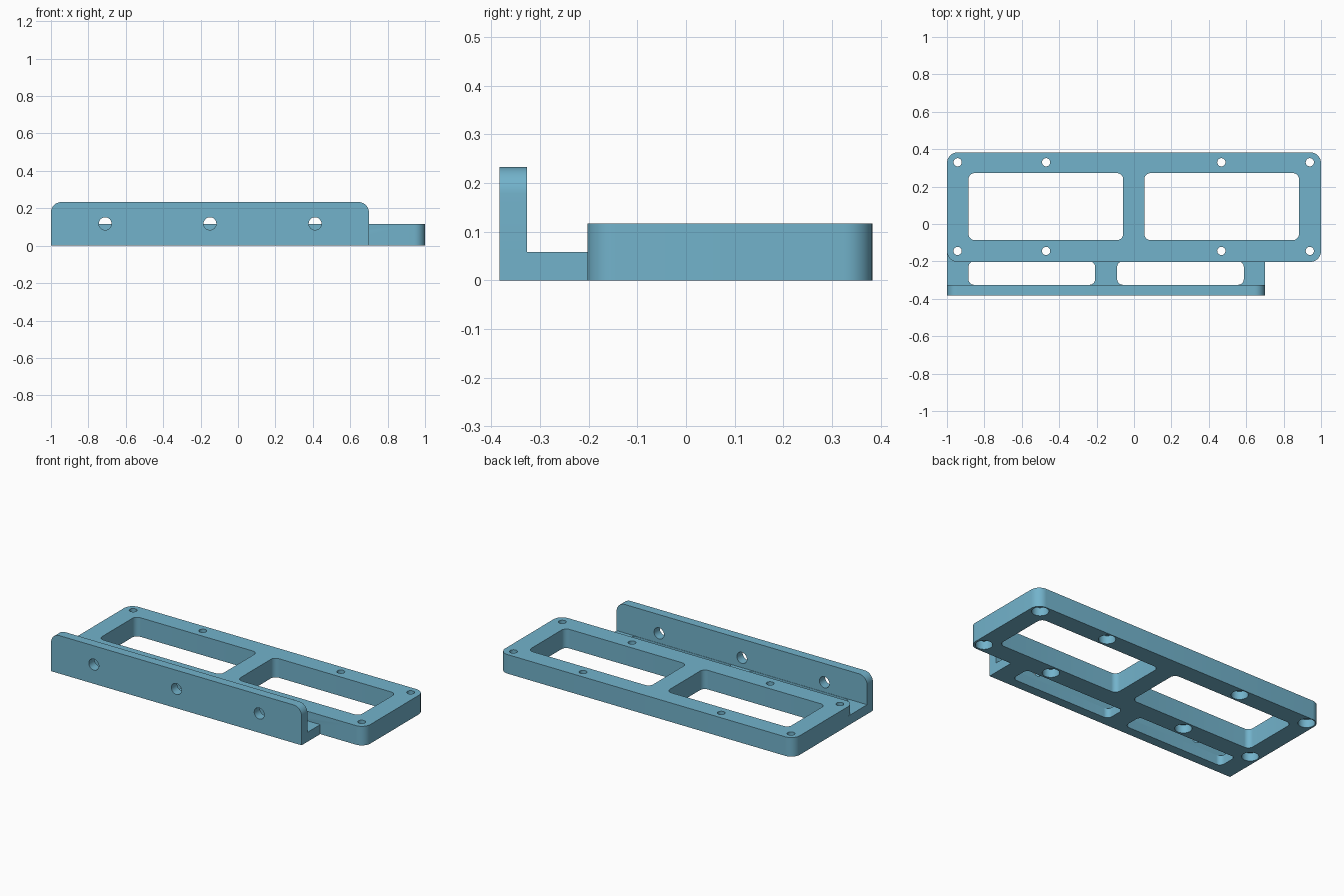
import bpy, bmesh, math
from mathutils import Matrix

if "Cube" in bpy.data.objects:
    bpy.data.objects.remove(bpy.data.objects["Cube"])

blue = bpy.data.materials.new("steel_blue")
blue.diffuse_color = (0.17, 0.45, 0.60, 1)
blue.use_nodes = True
blue.node_tree.nodes["Principled BSDF"].inputs["Base Color"].default_value = blue.diffuse_color


def rounded_rect(a0, a1, b0, b1, r_low, r_high, steps=10):
    """Outline of a rectangle with its own radius for low and high corners."""
    pts = []
    for i, (a, b, r) in enumerate(((a1, b1, r_high), (a0, b1, r_high),
                                   (a0, b0, r_low), (a1, b0, r_low))):
        if r == 0:
            pts.append((a, b))
            continue
        ca = a - r if a == a1 else a + r
        cb = b - r if b == b1 else b + r
        for k in range(steps + 1):
            t = math.pi / 2 * (i + k / steps)
            pts.append((ca + r * math.cos(t), cb + r * math.sin(t)))
    return pts


def circle(x, y, r, n=32):
    return [(x + r * math.cos(2 * math.pi * k / n),
             y + r * math.sin(2 * math.pi * k / n)) for k in range(n)]


def prism(name, pts, lo, hi, upright=False):
    """Extrude an outline along z, or along y when upright."""
    bm = bmesh.new()
    face = bm.faces.new([bm.verts.new((a, b, 0)) for a, b in pts])
    top = bmesh.ops.extrude_face_region(bm, geom=[face])["geom"]
    for v in bm.verts:
        v.co.z = lo
    for v in top:
        if isinstance(v, bmesh.types.BMVert):
            v.co.z = hi
    if upright:
        bm.transform(Matrix(((1, 0, 0, 0), (0, 0, 1, 0), (0, 1, 0, 0), (0, 0, 0, 1))))
    bmesh.ops.recalc_face_normals(bm, faces=bm.faces[:])
    mesh = bpy.data.meshes.new(name)
    bm.to_mesh(mesh)
    bm.free()
    mesh.materials.append(blue)
    obj = bpy.data.objects.new(name, mesh)
    bpy.context.collection.objects.link(obj)
    return obj


def combine(target, tool, operation):
    """Apply a boolean and discard the tool."""
    bpy.context.view_layer.objects.active = target
    mod = target.modifiers.new("bool", 'BOOLEAN')
    mod.operation, mod.solver, mod.object = operation, 'EXACT', tool
    bpy.ops.object.modifier_apply(modifier=mod.name)
    bpy.data.objects.remove(tool)


# Low shelf with two slots
shelf = prism("shelf", rounded_rect(-1, 0.7, -0.383, -0.14, 0, 0), 0, 0.058)
for x0, x1 in ((-0.885, -0.208), (-0.09, 0.587)):
    combine(shelf, prism("slot", rounded_rect(x0, x1, -0.325, -0.2, 0.03, 0.03), -0.1, 0.2),
            'DIFFERENCE')

# Thick plate with two windows
bracket = prism("mounting_bracket", rounded_rect(-1, 1, -0.203, 0.383, 0.058, 0.058), 0, 0.117)
for x0, x1 in ((-0.885, -0.058), (0.055, 0.882)):
    combine(bracket, prism("window", rounded_rect(x0, x1, -0.086, 0.272, 0.033, 0.033), -0.1, 0.3),
            'DIFFERENCE')

# Upright flange with rounded top corners and bolt holes
flange = prism("flange", rounded_rect(-1, 0.7, 0, 0.233, 0, 0.055), -0.383, -0.327, True)
for x in (-0.71, -0.15, 0.412):
    combine(flange, prism("bolt_hole", circle(x, 0.118, 0.034), -0.5, -0.25, True), 'DIFFERENCE')

combine(bracket, shelf, 'UNION')
combine(bracket, flange, 'UNION')

# Screw holes, counterbored from underneath
for x in (-0.943, -0.47, 0.467, 0.94):
    for y in (-0.144, 0.33):
        combine(bracket, prism("screw_hole", circle(x, y, 0.022), -0.1, 0.3), 'DIFFERENCE')
        combine(bracket, prism("counterbore", circle(x, y, 0.047), -0.1, 0.05), 'DIFFERENCE')

bpy.ops.object.select_all(action='DESELECT')
bracket.select_set(True)
bpy.context.view_layer.objects.active = bracket
bpy.ops.object.shade_smooth_by_angle(angle=math.radians(30))
